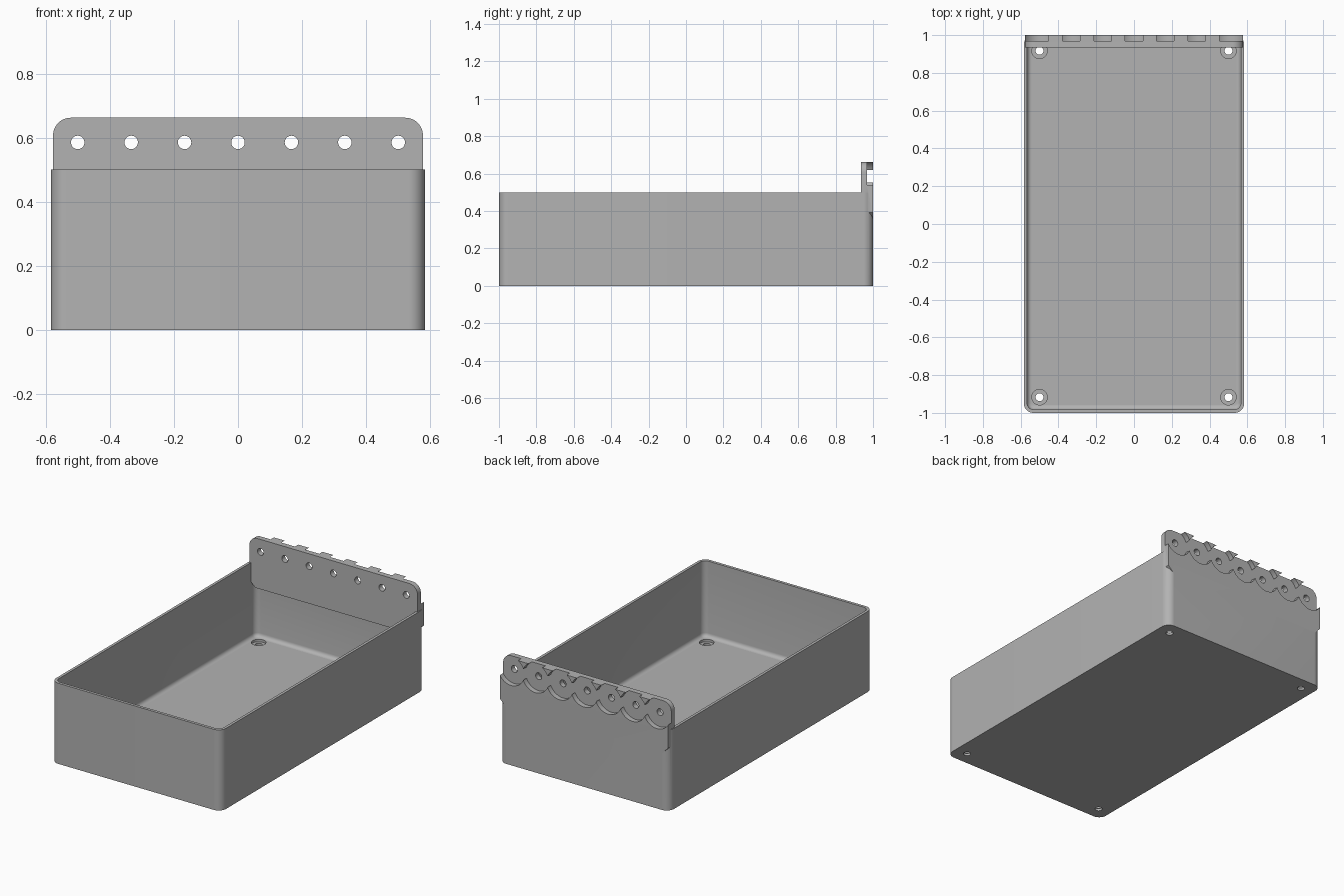
import bpy, bmesh, math
from mathutils import Vector

default = bpy.data.objects.get("Cube")
if default:
    bpy.data.objects.remove(default, do_unlink=True)

grey = bpy.data.materials.new("plain_grey")
grey.use_nodes = True
GREY = (0.45, 0.45, 0.45, 1)
grey.diffuse_color = GREY
grey.node_tree.nodes["Principled BSDF"].inputs["Base Color"].default_value = GREY


def arc(cx, cy, r, start, end, steps):
    angles = [math.radians(start + (end - start) * i / steps) for i in range(steps + 1)]
    return [(cx + r * math.cos(a), cy + r * math.sin(a)) for a in angles]


def rounded_rect(x, y0, y1, r):
    return (arc(x - r, y1 - r, r, 0, 90, 12) + arc(r - x, y1 - r, r, 90, 180, 12)
            + arc(r - x, y0 + r, r, 180, 270, 12) + arc(x - r, y0 + r, r, 270, 360, 12))


def prism(name, outline, lo, hi, axis="z", floor_bevel=0):
    """Extrude an outline along z, or an x-z outline along y."""
    bm = bmesh.new()
    place = (lambda u, v: (u, v, lo)) if axis == "z" else (lambda u, v: (u, lo, v))
    face = bm.faces.new([bm.verts.new(place(u, v)) for u, v in outline])
    rim = list(face.edges)
    ext = bmesh.ops.extrude_face_region(bm, geom=[face], use_keep_orig=True)
    step = Vector((0, 0, hi - lo)) if axis == "z" else Vector((0, hi - lo, 0))
    bmesh.ops.translate(bm, vec=step,
                        verts=[g for g in ext["geom"] if isinstance(g, bmesh.types.BMVert)])
    if floor_bevel:
        bmesh.ops.bevel(bm, geom=rim, offset=floor_bevel, segments=5, profile=0.5,
                        affect="EDGES")
    bmesh.ops.recalc_face_normals(bm, faces=bm.faces)
    mesh = bpy.data.meshes.new(name)
    bm.to_mesh(mesh)
    bm.free()
    mesh.materials.append(grey)
    obj = bpy.data.objects.new(name, mesh)
    bpy.context.collection.objects.link(obj)
    return obj


def combine(target, other, operation):
    """Apply a boolean and discard the helper object."""
    mod = target.modifiers.new("combine", "BOOLEAN")
    mod.operation, mod.object, mod.solver = operation, other, "EXACT"
    bpy.context.view_layer.objects.active = target
    bpy.ops.object.modifier_apply(modifier=mod.name)
    bpy.data.objects.remove(other, do_unlink=True)


def circle(cx, cy, r, steps=48):
    return arc(cx, cy, r, 0, 360, steps)[:-1]


# Open tray with thin walls and a small fillet round the floor
tray = prism("tray", rounded_rect(0.583, -1, 1, 0.05), 0, 0.5)
cavity = prism("cavity", rounded_rect(0.566, -0.982, 0.982, 0.034), 0.03, 0.7, floor_bevel=0.024)
combine(tray, cavity, "DIFFERENCE")

# Mounting plate: rounded top corners, chamfered lower corners
side, top, base, r = 0.577, 0.662, 0.353, 0.055
outline = (arc(side - r, top - r, r, 0, 90, 12) + arc(r - side, top - r, r, 90, 180, 12)
           + [(-side, base + 0.04), (0.04 - side, base), (side - 0.04, base), (side, base + 0.04)])
combine(tray, prism("mounting_plate", outline, 0.935, 1, axis="y"), "UNION")

# Seven round recesses in the back of the plate, each with a through hole
HOLE_Z = 0.585
for i in range(-3, 4):
    x = i / 6
    combine(tray, prism("recess", circle(x, HOLE_Z, 0.09, 64), 0.968, 1.1, axis="y"), "DIFFERENCE")
    combine(tray, prism("plate_hole", circle(x, HOLE_Z, 0.021, 32), 0.9, 1.1, axis="y"), "DIFFERENCE")

# Counterbored screw holes at the four floor corners
for x in (-0.5, 0.5):
    for y in (-0.917, 0.917):
        combine(tray, prism("counterbore", circle(x, y, 0.041), 0.015, 0.06), "DIFFERENCE")
        combine(tray, prism("floor_hole", circle(x, y, 0.021, 32), -0.1, 0.1), "DIFFERENCE")

bpy.ops.object.select_all(action="DESELECT")
tray.select_set(True)
bpy.context.view_layer.objects.active = tray
bpy.ops.object.shade_smooth_by_angle(angle=math.radians(30))
